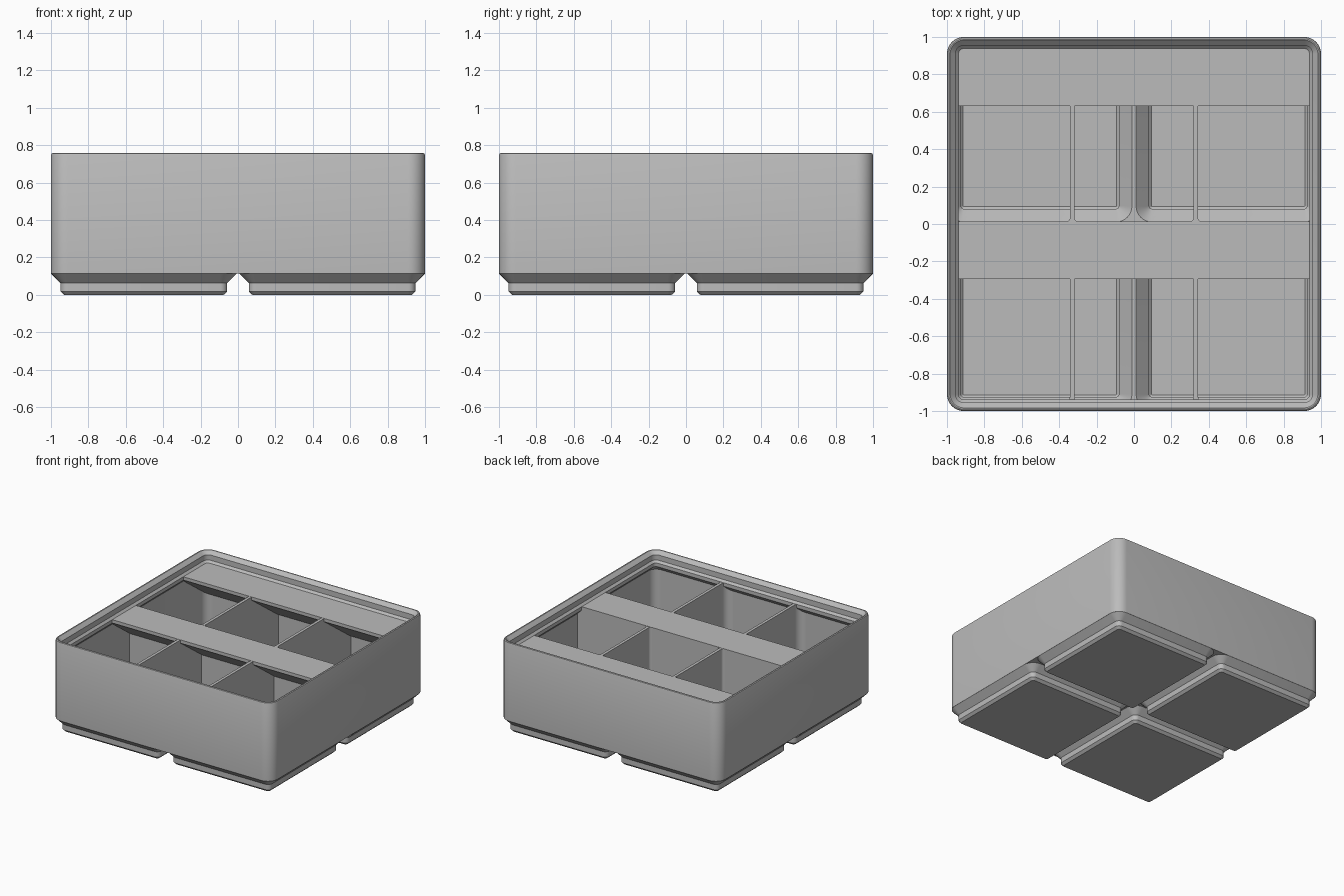
import bpy, bmesh, math

cube = bpy.data.objects.get("Cube")
if cube:
    bpy.data.objects.remove(cube, do_unlink=True)

grey = bpy.data.materials.new("plain grey")
grey.use_nodes = True
COLOUR = (0.5, 0.5, 0.5, 1)
grey.diffuse_color = COLOUR
grey.node_tree.nodes["Principled BSDF"].inputs["Base Color"].default_value = COLOUR

PITCH = 0.503      # foot centre distance from the middle
CORNER = 0.09      # outer corner radius
WALL = 0.977       # inner face of the thin walls
TOP = 0.67         # level of dividers and label shelves


def finish(name, bm):
    bmesh.ops.recalc_face_normals(bm, faces=bm.faces)
    mesh = bpy.data.meshes.new(name)
    bm.to_mesh(mesh)
    bm.free()
    mesh.materials.append(grey)
    obj = bpy.data.objects.new(name, mesh)
    bpy.context.collection.objects.link(obj)
    return obj


def smooth(obj):
    bpy.ops.object.select_all(action='DESELECT')
    obj.select_set(True)
    bpy.context.view_layer.objects.active = obj
    bpy.ops.object.shade_smooth_by_angle(angle=math.radians(25))


def loft(bm, profile, core, cx=0, cy=0, limit=2, steps=8):
    """Stack rounded squares (half size, z) with concentric corners, capped."""
    rings = []
    for half, z in profile:
        r = max(half - core, 0.003)
        ring = []
        for quarter in range(4):
            for i in range(steps + 1):
                a = math.pi / 2 * (quarter + i / steps)
                mid = math.pi / 2 * (quarter + 0.5)
                x = cx + math.copysign(half - r, math.cos(mid)) + r * math.cos(a)
                y = cy + math.copysign(half - r, math.sin(mid)) + r * math.sin(a)
                x, y = (max(-limit, min(limit, v)) for v in (x, y))
                ring.append(bm.verts.new((x, y, z)))
        rings.append(ring)
    for low, high in zip(rings, rings[1:]):
        for i in range(len(low)):
            j = (i + 1) % len(low)
            bm.faces.new((low[i], low[j], high[j], high[i]))
    bm.faces.new(rings[0])
    bm.faces.new(rings[-1])


def prism(name, points, start, end, axis):
    """Extrude an outline: (y, z) points along x, or (x, y) points along z."""
    bm = bmesh.new()
    place = (lambda p, t: (t, *p)) if axis == 'x' else (lambda p, t: (*p, t))
    a, b = ([bm.verts.new(place(p, t)) for p in points] for t in (start, end))
    bm.faces.new(a)
    bm.faces.new(b)
    for i in range(len(a)):
        j = (i + 1) % len(a)
        bm.faces.new((a[i], a[j], b[j], b[i]))
    return finish(name, bm)


centres = [(sx * PITCH, sy * PITCH) for sx in (-1, 1) for sy in (-1, 1)]

# Outer walls with stepped stacking lip
bm = bmesh.new()
loft(bm, [(1, 0.114), (1, 0.748), (0.997, 0.755), (0.990, 0.759), (0.983, 0.758),
          (0.979, 0.754), (0.9545, 0.73), (0.9545, 0.687), (0.938, TOP),
          (0.938, 0.641), (WALL, 0.602), (WALL, 0.145)], 1 - CORNER)
body = finish("bin_body", bm)

# Openings through the deck into the hollow feet
bm = bmesh.new()
for cx, cy in centres:
    loft(bm, [(0.452, 0.105), (0.4925, 0.1455), (0.4925, 0.16)], 0.407,
         cx, cy, limit=WALL - 0.001)
cutter = finish("foot_opening_cutter", bm)
cutter.hide_render = True
cut = body.modifiers.new("foot openings", 'BOOLEAN')
cut.operation = 'DIFFERENCE'
cut.solver = 'EXACT'
cut.object = cutter
bpy.context.view_layer.objects.active = body
bpy.ops.object.modifier_apply(modifier=cut.name)
bpy.data.objects.remove(cutter, do_unlink=True)
smooth(body)

# Hollow feet: inside surface up, then outside surface down
for cx, cy in centres:
    bm = bmesh.new()
    loft(bm, [(0.410, 0.03), (0.422, 0.042), (0.422, 0.075), (0.462, 0.115),
              (0.497, 0.1145), (0.4455, 0.063), (0.4455, 0.019), (0.426, 0)],
         0.407, cx, cy)
    side = ("back" if cy > 0 else "front") + ("_left" if cx > 0 else "_right")
    smooth(finish("foot_" + side, bm))

# Wall between the two rows
prism("middle_wall", [(-0.012, 0.12), (0.014, 0.12), (0.014, TOP - 0.001),
                      (-0.012, TOP - 0.001)], -0.98, 0.98, 'x')

# Label shelves with sloping undersides
for name, front, back in (("back_shelf", 0.63, 0.965), ("middle_shelf", -0.293, 0.014)):
    lip = TOP - 0.027
    prism(name, [(front, TOP), (front, lip), (back, lip - (back - front) * 0.727),
                 (back, TOP)], -0.97, 0.97, 'x')

# Dividers that follow the hollow feet, with rounded joints to the walls
for x in (-0.33, 0.33):
    for cy, row in ((-PITCH, "front"), (PITCH, "back")):
        half = [(0.425, 0.025), (0.425, 0.075), (0.485, 0.135), (0.485, TOP - 0.001)]
        outline = [(cy + h, z) for h, z in half] + [(cy - h, z) for h, z in reversed(half)]
        prism(row + "_divider", outline, x - 0.012, x + 0.012, 'x')
    for y, r, row in ((-WALL, 0.06, "front"), (0.0135, 0.02, "back")):
        arc = [(r * (1 - math.sin(a)), r * (1 - math.cos(a)))
               for a in (math.pi / 12 * i for i in range(7))]
        right = [(x + 0.012 + u, y + v) for u, v in arc]
        left = [(2 * x - px, py) for px, py in reversed(right)]
        smooth(prism(row + "_divider_joint", right + left, 0.12, TOP - 0.002, 'z'))
